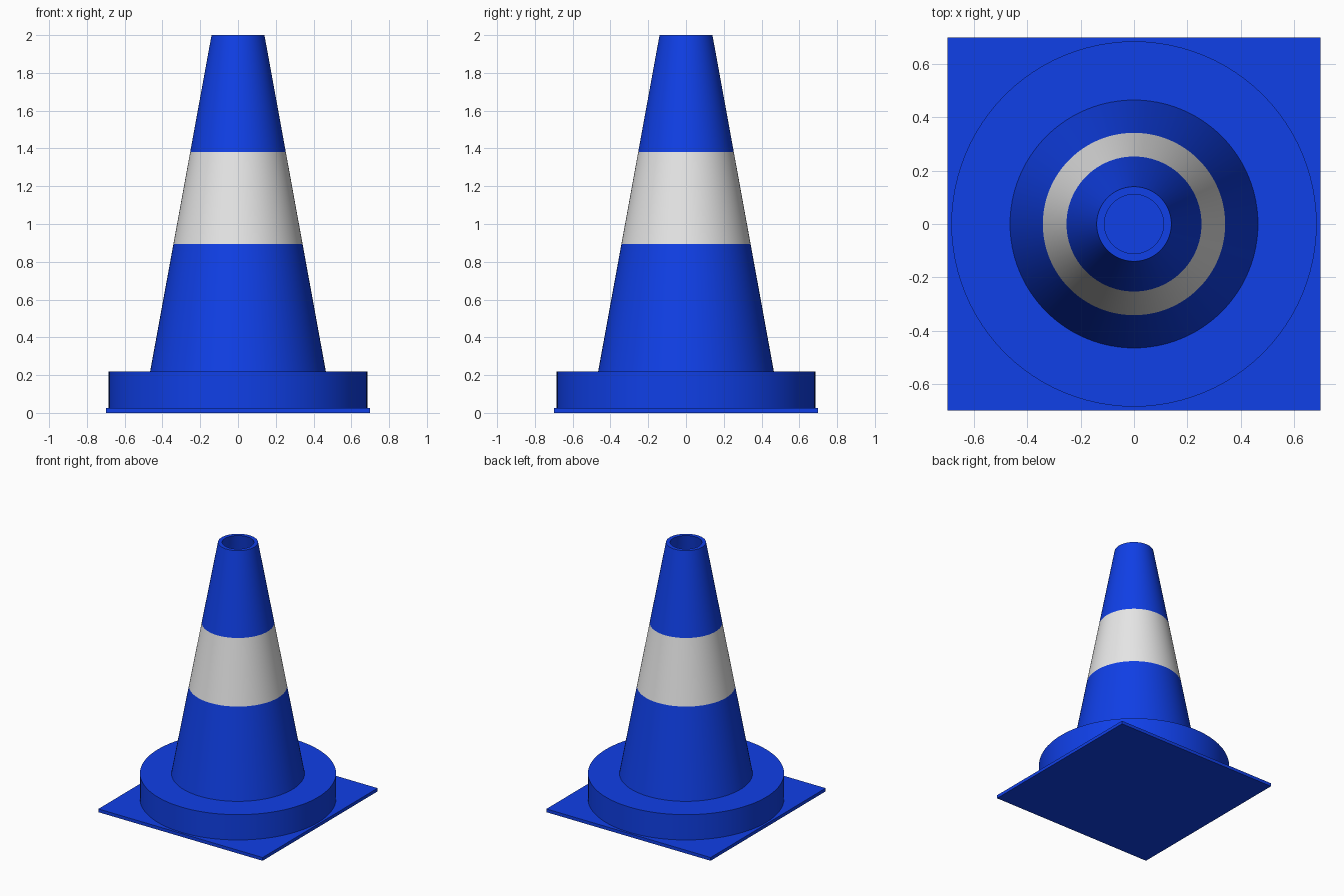
import bpy, bmesh, math

cube = bpy.data.objects.get("Cube")
if cube:
    bpy.data.objects.remove(cube, do_unlink=True)

SEGMENTS = 96
PLATE_TOP, COLLAR_TOP, TOP = 0.025, 0.22, 2.0
STRIPE = (0.893, 1.38)
R_BOTTOM, R_TOP, WALL = 0.465, 0.14, 0.029


def make_material(name, color):
    mat = bpy.data.materials.new(name)
    mat.use_nodes = True
    mat.diffuse_color = color
    mat.node_tree.nodes["Principled BSDF"].inputs["Base Color"].default_value = color
    return mat


blue = make_material("blue plastic", (0.005, 0.05, 0.80, 1))
white = make_material("white stripe", (0.80, 0.80, 0.80, 1))


def lathe(name, profile, materials, stripe_rings=()):
    """Spin a (radius, z) profile about z; radius 0 closes on the axis."""
    bm = bmesh.new()
    rings = []
    for r, z in profile:
        if r == 0:
            rings.append([bm.verts.new((0, 0, z))] * SEGMENTS)
        else:
            rings.append([bm.verts.new((r * math.cos(a), r * math.sin(a), z))
                          for a in (2 * math.pi * i / SEGMENTS for i in range(SEGMENTS))])
    for k, (low, high) in enumerate(zip(rings, rings[1:])):
        for i in range(SEGMENTS):
            j = (i + 1) % SEGMENTS
            corners = list(dict.fromkeys((low[i], low[j], high[j], high[i])))
            face = bm.faces.new(corners)
            face.material_index = 1 if k in stripe_rings else 0
    bmesh.ops.recalc_face_normals(bm, faces=bm.faces)
    mesh = bpy.data.meshes.new(name)
    bm.to_mesh(mesh)
    bm.free()
    obj = bpy.data.objects.new(name, mesh)
    bpy.context.collection.objects.link(obj)
    for mat in materials:
        mesh.materials.append(mat)
    bpy.ops.object.select_all(action="DESELECT")
    obj.select_set(True)
    bpy.context.view_layer.objects.active = obj
    bpy.ops.object.shade_smooth_by_angle(angle=math.radians(30))
    return obj


def cone_radius(z):
    t = (z - COLLAR_TOP) / (TOP - COLLAR_TOP)
    return R_BOTTOM + (R_TOP - R_BOTTOM) * t


# Square foot plate
bpy.ops.mesh.primitive_cube_add(size=1, location=(0, 0, PLATE_TOP / 2))
plate = bpy.context.object
plate.name = "base_plate"
plate.scale = (1.4, 1.4, PLATE_TOP)
bpy.ops.object.transform_apply(location=False, rotation=False, scale=True)
plate.data.materials.append(blue)

# Round collar on the plate
lathe("base_collar", [(0, PLATE_TOP), (0.685, PLATE_TOP),
                      (0.685, COLLAR_TOP), (0, COLLAR_TOP)], [blue])

# Hollow tapered body with a painted stripe and an open top
outer = [(cone_radius(z), z) for z in (COLLAR_TOP, *STRIPE, TOP)]
inner = [(R_TOP - WALL, TOP), (R_BOTTOM - WALL, COLLAR_TOP)]
lathe("cone_body", outer + inner, [blue, white], stripe_rings=(1,))
